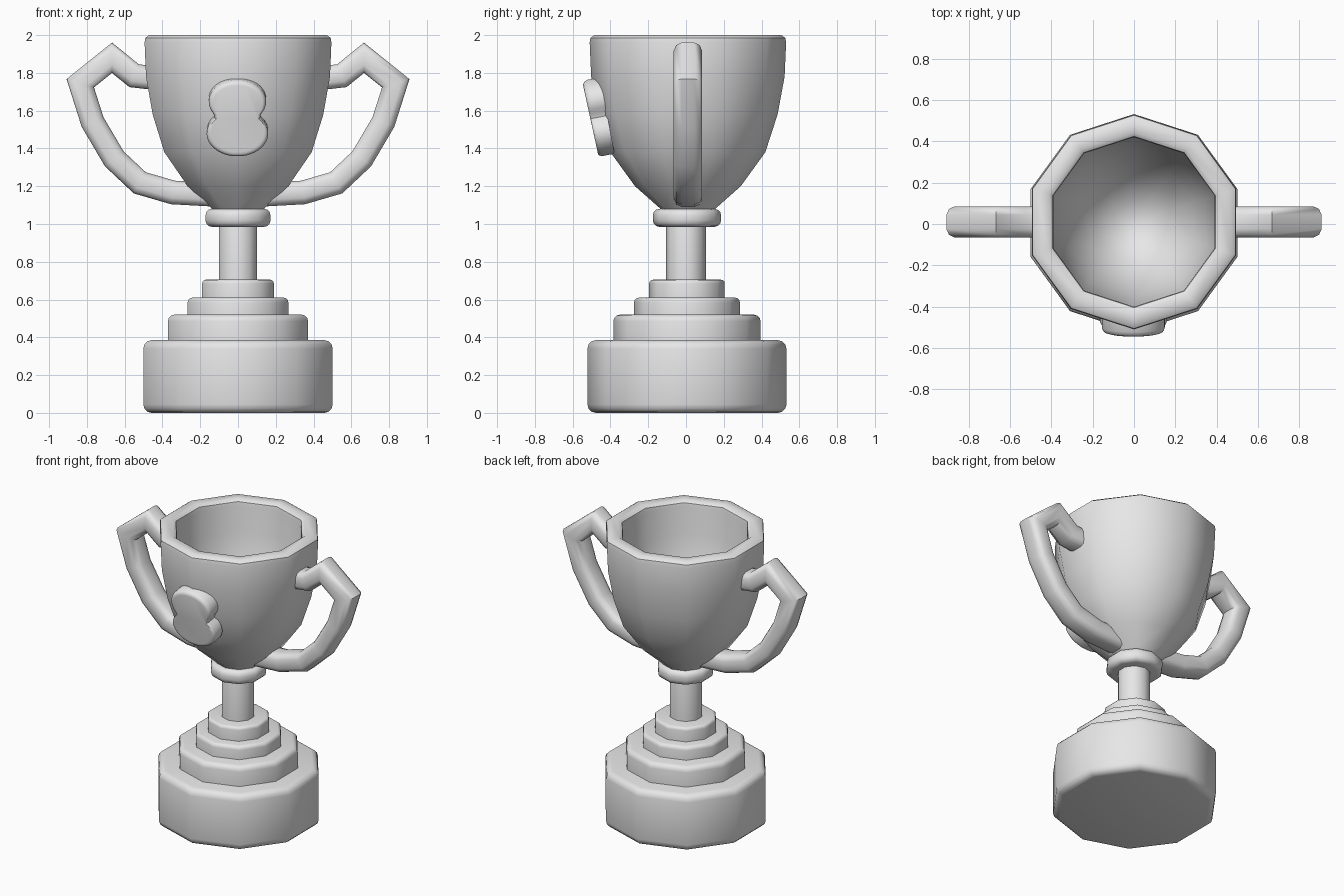
import bpy
import bmesh
import math
from mathutils import Vector

SIDES = 10

cube = bpy.data.objects.get("Cube")
if cube:
    bpy.data.objects.remove(cube, do_unlink=True)

# One plain metal grey
grey = bpy.data.materials.new("plain grey")
grey.use_nodes = True
grey.diffuse_color = (0.8, 0.8, 0.8, 1)
grey.node_tree.nodes["Principled BSDF"].inputs["Base Color"].default_value = (0.8, 0.8, 0.8, 1)


def finish(bm, name, angle=42):
    """Turn a bmesh into a smooth-shaded object."""
    bmesh.ops.remove_doubles(bm, verts=bm.verts, dist=0.0001)
    bmesh.ops.recalc_face_normals(bm, faces=bm.faces)
    mesh = bpy.data.meshes.new(name)
    bm.to_mesh(mesh)
    bm.free()
    mesh.materials.append(grey)
    obj = bpy.data.objects.new(name, mesh)
    bpy.context.collection.objects.link(obj)
    bpy.ops.object.select_all(action='DESELECT')
    obj.select_set(True)
    bpy.context.view_layer.objects.active = obj
    bpy.ops.object.shade_smooth_by_angle(angle=math.radians(angle))
    return obj


def bridge(bm, rings):
    """Join successive closed rings of vertices with quads."""
    for a, b in zip(rings, rings[1:]):
        n = len(a)
        for i in range(n):
            j = (i + 1) % n
            bm.faces.new((a[i], a[j], b[j], b[i]))


def lathe(name, profile, y=0.0):
    """Ten-sided turned part; profile is (radius, height), capped at both ends."""
    bm = bmesh.new()
    rings = []
    for r, z in profile:
        ring = []
        for k in range(SIDES):
            a = math.pi / 2 + k * math.tau / SIDES
            ring.append(bm.verts.new((r * math.cos(a), y + r * math.sin(a), z)))
        rings.append(ring)
    bridge(bm, rings)
    bm.faces.new(rings[0])
    bm.faces.new(rings[-1])
    return finish(bm, name)


def disc(name, r, z0, z1, bevel, both=True, y=0.005):
    """Turned slab with rounded rims."""
    arc = [(bevel * (1 - math.cos(t)), bevel * (1 - math.sin(t)))
           for t in (0, math.pi / 6, math.pi / 3, math.pi / 2)]
    top = [(r - bevel + bevel * math.cos(t), z1 - bevel + bevel * math.sin(t))
           for t in (0, math.pi / 6, math.pi / 3, math.pi / 2)]
    bottom = [(p, z0 + z1 - q) for p, q in reversed(top)] if both else [(r, z0)]
    return lathe(name, bottom + top, y)


# Stepped foot, stem and collar
disc("base", 0.527, 0.0, 0.385, 0.045)
disc("lower_step", 0.39, 0.37, 0.52, 0.035, False)
disc("middle_step", 0.28, 0.5, 0.61, 0.025, False)
disc("upper_step", 0.2, 0.6, 0.705, 0.02, False)
disc("stem", 0.105, 0.69, 1.0, 0.005, False, 0.0)
disc("collar", 0.181, 0.985, 1.08, 0.035)

# Hollow cup: outer wall, rounded rim, inner wall and bowl floor
lathe("cup", [
    (0.13, 1.06), (0.15, 1.085), (0.28, 1.2), (0.41, 1.38), (0.475, 1.58),
    (0.512, 1.78), (0.52, 1.96), (0.516, 1.985), (0.495, 2.0),
    (0.435, 2.0), (0.414, 1.985), (0.41, 1.96),
    (0.4, 1.78), (0.365, 1.6), (0.305, 1.43), (0.2, 1.27), (0.1, 1.2), (0.03, 1.18)],
    y=0.01)

# Handles: rounded-rectangle section swept along a path with mitred corners
PATH = [(0.42, 1.77), (0.55, 1.785), (0.667, 1.88), (0.835, 1.745), (0.77, 1.54),
        (0.655, 1.345), (0.52, 1.218), (0.345, 1.167), (0.13, 1.155)]


def rounded(t, half):
    c = math.cos(t)
    return math.copysign(abs(c) ** 0.6, c) * half


def handle(name, side):
    bm = bmesh.new()
    pts = [Vector(p) for p in PATH]
    rings = []
    for i, p in enumerate(pts):
        before = (p - pts[i - 1]).normalized() if i else (pts[1] - p).normalized()
        after = (pts[i + 1] - p).normalized() if i < len(pts) - 1 else before
        mid = (before + after).normalized()
        normal = Vector((-mid.y, mid.x)) / mid.dot(before)
        ring = []
        for k in range(12):
            t = (k + 0.5) * math.tau / 12
            q = p + normal * rounded(t, 0.064)
            ring.append(bm.verts.new((side * q.x, 0.01 + rounded(t - math.pi / 2, 0.077), q.y)))
        rings.append(ring)
    bridge(bm, rings)
    bm.faces.new(rings[0])
    bm.faces.new(rings[-1])
    return finish(bm, name, 50)


handle("left_handle", 1)
handle("right_handle", -1)


# Two-lobed front badge, leaning with the cup wall
def lobe(z, centre, rx, rz):
    d = (z - centre) / rz
    return rx * math.sqrt(max(0.0, 1 - d * d))


bm = bmesh.new()
outline = []
for i in range(29):
    z = -0.003 - 0.202 * math.cos(math.pi * i / 28)
    w = max(lobe(z, 0.084, 0.152, 0.116), lobe(z, -0.085, 0.163, 0.121))
    outline.append((max(w, 0.02), z))
outline += [(-w, z) for w, z in reversed(outline)]
rings = []
for depth, shrink in ((0.09, 1), (0.022, 1), (0.009, 0.97), (0.002, 0.93), (0.0, 0.87)):
    rings.append([bm.verts.new((x * shrink - 0.003,
                                -0.507 - 0.19 * z + depth,
                                1.56 + z * shrink + 0.19 * depth))
                  for x, z in outline])
bridge(bm, rings)
bm.faces.new(rings[0])
bm.faces.new(rings[-1])
finish(bm, "front_badge")
